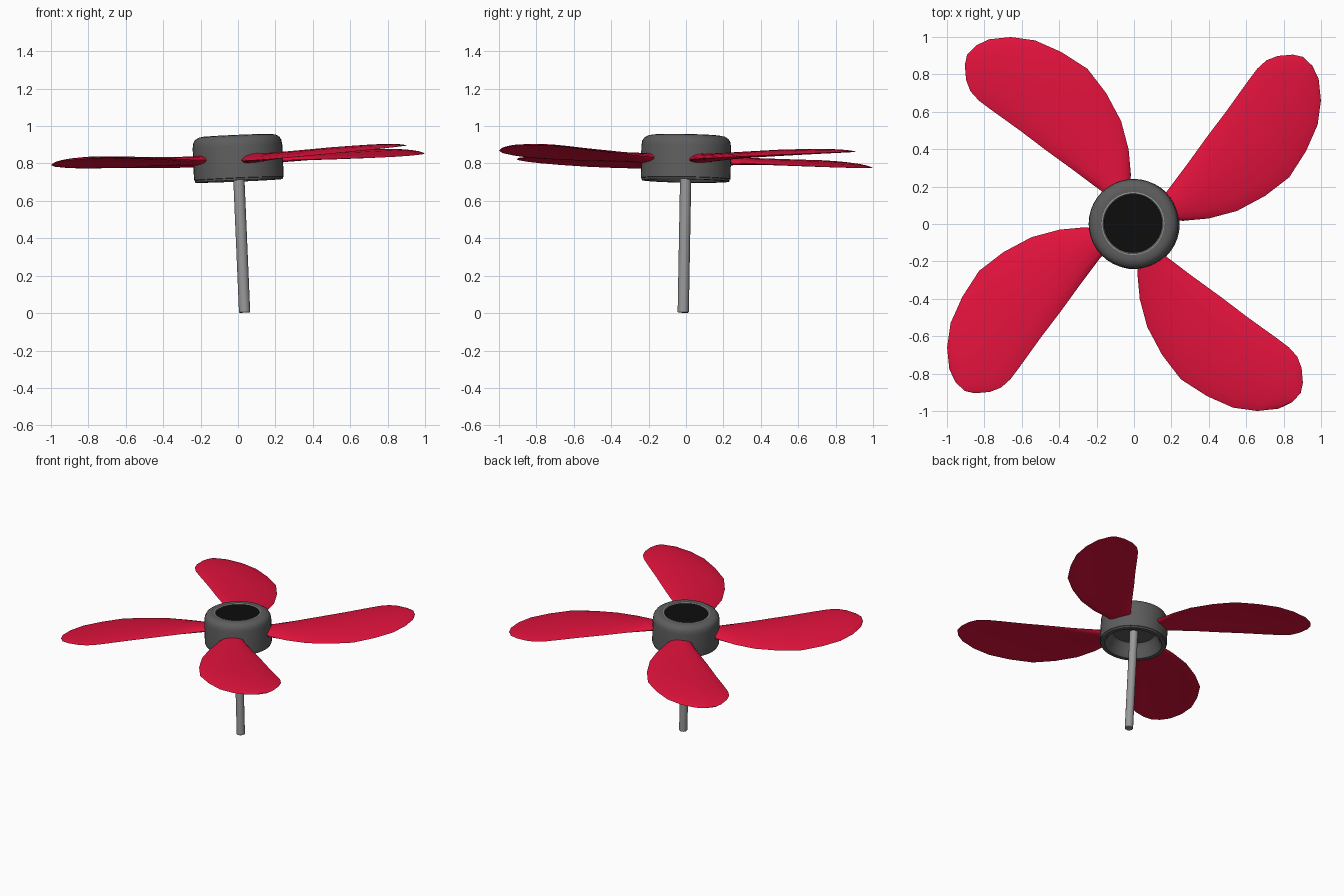
import bpy, bmesh, math
from mathutils import Vector, Matrix

if "Cube" in bpy.data.objects:
    bpy.data.objects.remove(bpy.data.objects["Cube"])

# Whole rotor leans slightly around the hub centre
AXIS = Vector((-0.043, 0.018, 1)).normalized()
LEAN = Matrix.Translation((0, 0, 0.825)) @ Vector((0, 0, 1)).rotation_difference(AXIS).to_matrix().to_4x4()


def material(name, rgb):
    m = bpy.data.materials.new(name)
    m.diffuse_color = (*rgb, 1)
    m.use_nodes = True
    m.node_tree.nodes["Principled BSDF"].inputs["Base Color"].default_value = m.diffuse_color
    return m


RED = material("red", (0.75, 0.006, 0.045))
DARK = material("dark_grey", (0.11, 0.11, 0.11))
STEEL = material("steel", (0.32, 0.32, 0.32))
BLACK = material("black", (0.004, 0.004, 0.004))


def finish(bm, name, mat, spin=0.0, angle=35):
    bmesh.ops.recalc_face_normals(bm, faces=bm.faces)
    me = bpy.data.meshes.new(name)
    bm.to_mesh(me)
    bm.free()
    me.transform(LEAN @ Matrix.Rotation(spin, 4, 'Z'))
    me.materials.append(mat)
    ob = bpy.data.objects.new(name, me)
    bpy.context.collection.objects.link(ob)
    bpy.ops.object.select_all(action='DESELECT')
    ob.select_set(True)
    bpy.context.view_layer.objects.active = ob
    bpy.ops.object.shade_smooth_by_angle(angle=math.radians(angle))
    return ob


def lathe(name, profile, mat, sides=40):
    """Revolve (radius, height) points about the local axis."""
    bm = bmesh.new()
    vs = [bm.verts.new((r, 0, z)) for r, z in profile]
    edges = [bm.edges.new(p) for p in zip(vs, vs[1:])]
    bmesh.ops.spin(bm, geom=vs + edges, cent=(0, 0, 0), axis=(0, 0, 1),
                   angle=2 * math.pi, steps=sides)
    bmesh.ops.remove_doubles(bm, verts=bm.verts, dist=1e-5)
    return finish(bm, name, mat)


# Hub: rounded top, slight step at the lower rim, hollow underside
lathe("hub", [(0.168, 0.100), (0.168, 0.124), (0.185, 0.125), (0.207, 0.121), (0.226, 0.109),
              (0.236, 0.092), (0.240, 0.065), (0.240, -0.105), (0.236, -0.107), (0.234, -0.118),
              (0.205, -0.118), (0.190, -0.100), (0.165, -0.035), (0.150, -0.02), (0, -0.02)], DARK)

# Bright ring and black cap set in the top of the hub
lathe("cap_ring", [(0.155, 0.100), (0.156, 0.118), (0.161, 0.125), (0.168, 0.124), (0.168, 0.100)], STEEL)
lathe("cap", [(0.157, 0.105), (0.156, 0.118), (0, 0.119)], BLACK)

# Shaft
lathe("shaft", [(0, -0.823), (0.027, -0.823), (0.030, -0.820), (0.030, -0.02), (0, -0.02)], STEEL, 16)

# Blade stations: leading x, y, trailing x, y, thickness
STATIONS = [(0.14, 0.14, 0.21, 0.025, 0.055), (0.18, 0.18, 0.26, 0.017, 0.048),
            (0.285, 0.32, 0.40, 0.03, 0.032), (0.39, 0.465, 0.55, 0.07, 0.026),
            (0.50, 0.61, 0.70, 0.15, 0.022), (0.604, 0.755, 0.83, 0.25, 0.020),
            (0.66, 0.83, 0.92, 0.39, 0.018), (0.71, 0.875, 0.982, 0.53, 0.016),
            (0.77, 0.898, 1.0, 0.66, 0.013), (0.85, 0.905, 0.988, 0.775, 0.009),
            (0.905, 0.893, 0.955, 0.845, 0.005)]


def blade(name, spin, n=8):
    bm = bmesh.new()
    rings = []
    for i, (lx, ly, tx, ty, thick) in enumerate(STATIONS):
        chord = math.hypot(lx - tx, ly - ty)
        ring = []
        # closed section: over the top from leading to trailing edge, back underneath
        for k in range(2 * n):
            t = math.pi * k / n
            f = (1 - math.cos(t)) / 2
            x, y = lx + (tx - lx) * f, ly + (ty - ly) * f
            z = 0.06 * y - 0.035 * x - 0.007
            z += 0.14 * chord * f * (1 - f) + thick / 2 * math.sin(t)
            ring.append(bm.verts.new((x, y, z)))
        rings.append(ring)
    for a, b in zip(rings, rings[1:]):
        for k in range(2 * n):
            j = (k + 1) % (2 * n)
            bm.faces.new((a[k], a[j], b[j], b[k]))
    bm.faces.new(rings[0])
    bm.faces.new(rings[-1])
    finish(bm, name, RED, spin, 60)


# Four blades around the hub
for q in range(4):
    blade(f"blade_{q + 1}", q * math.pi / 2)
